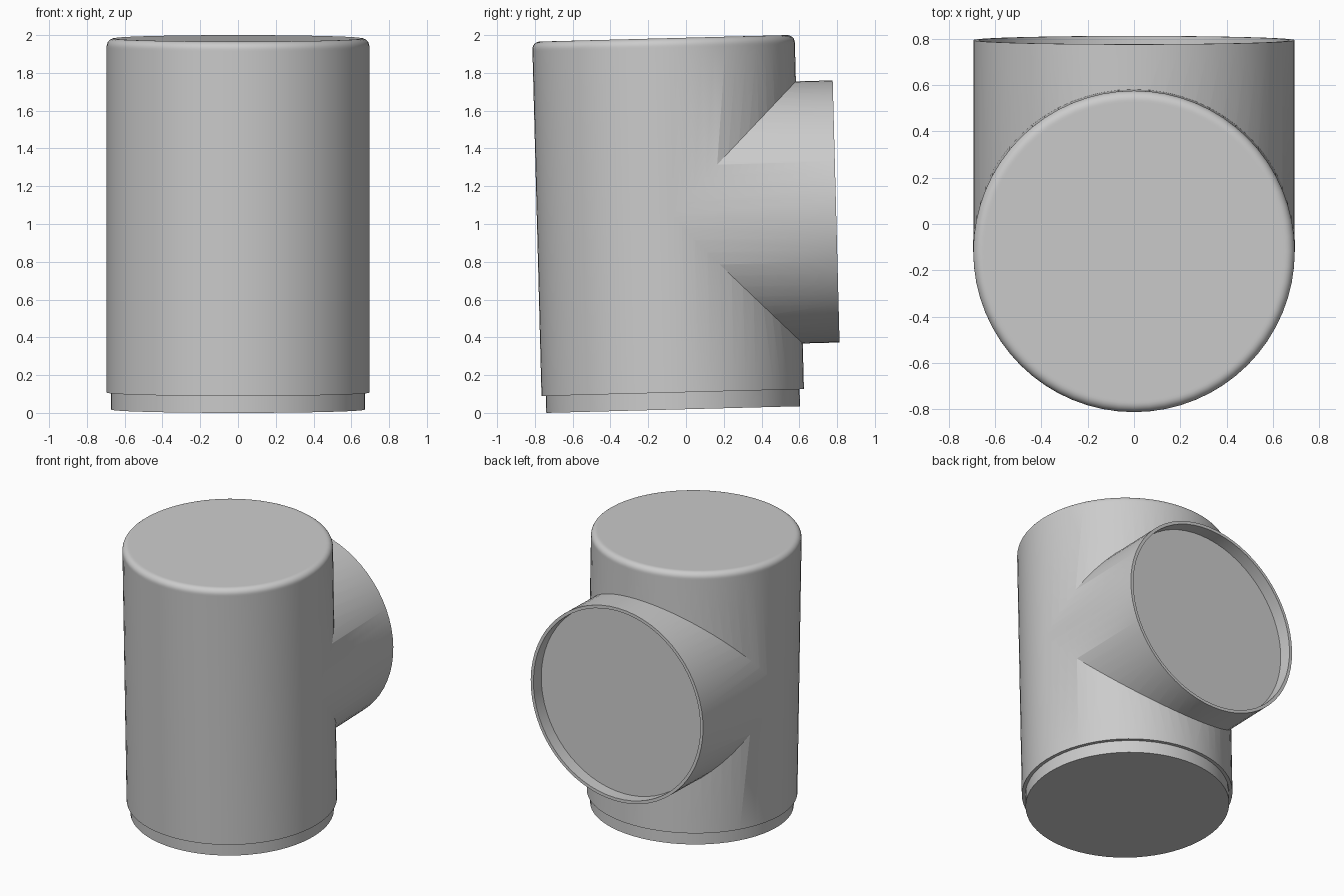
import bpy
import bmesh
import math
from mathutils import Matrix

SEGMENTS = 64
RADIUS = 0.695        # main barrel
PLUG_RADIUS = 0.672   # reduced spigot, also the socket bore
PLUG_DEPTH = 0.09
HEIGHT = 1.966
FILLET = 0.04
BRANCH_Z = 1.026
BRANCH_END = 0.89
TILT = math.radians(1.5)

default_cube = bpy.data.objects.get("Cube")
if default_cube:
    bpy.data.objects.remove(default_cube, do_unlink=True)

# Single plain grey
grey = bpy.data.materials.new("grey")
grey.use_nodes = True
colour = (0.6, 0.6, 0.6, 1)
grey.diffuse_color = colour
grey.node_tree.nodes["Principled BSDF"].inputs["Base Color"].default_value = colour


def lathe(name, profile, matrix=Matrix()):
    """Closed solid of revolution from (radius, height) points, capped at both ends."""
    bm = bmesh.new()
    rings = []
    for r, z in profile:
        angles = [math.tau * i / SEGMENTS for i in range(SEGMENTS)]
        rings.append([bm.verts.new((r * math.cos(a), r * math.sin(a), z)) for a in angles])
    for low, high in zip(rings, rings[1:]):
        for i in range(SEGMENTS):
            j = (i + 1) % SEGMENTS
            bm.faces.new((low[i], low[j], high[j], high[i]))
    bm.faces.new(rings[0][::-1])
    bm.faces.new(rings[-1])
    bm.transform(matrix)
    bmesh.ops.recalc_face_normals(bm, faces=bm.faces)
    mesh = bpy.data.meshes.new(name)
    bm.to_mesh(mesh)
    bm.free()
    mesh.materials.append(grey)
    obj = bpy.data.objects.new(name, mesh)
    bpy.context.collection.objects.link(obj)
    return obj


# Upright barrel: stepped spigot below, rounded rim and flat lid above
steps = 6
arc = [(RADIUS - FILLET + FILLET * math.cos(a), HEIGHT - FILLET + FILLET * math.sin(a))
       for a in (math.pi / 2 * i / steps for i in range(steps + 1))]
body = lathe("pipe_tee_body",
             [(PLUG_RADIUS, 0), (PLUG_RADIUS, PLUG_DEPTH), (RADIUS, PLUG_DEPTH),
              (RADIUS, HEIGHT - FILLET - 0.01)] + arc + [(RADIUS - FILLET - 0.01, HEIGHT)])

# Side branch pointing backward, with a shallow socket in its end
branch = lathe("side_branch",
               [(RADIUS - 0.001, 0), (RADIUS - 0.001, BRANCH_END), (PLUG_RADIUS, BRANCH_END),
                (PLUG_RADIUS, BRANCH_END - PLUG_DEPTH)],
               Matrix.Translation((0, 0, BRANCH_Z)) @ Matrix.Rotation(-math.pi / 2, 4, "X"))

# Join the branch to the barrel
union = body.modifiers.new("join_branch", "BOOLEAN")
union.operation = "UNION"
union.solver = "EXACT"
union.object = branch
bpy.ops.object.select_all(action="DESELECT")
body.select_set(True)
bpy.context.view_layer.objects.active = body
bpy.ops.object.modifier_apply(modifier=union.name)
bpy.data.objects.remove(branch, do_unlink=True)
bpy.ops.object.shade_smooth_by_angle(angle=math.radians(30))

# Slight forward lean of the whole fitting, resting on its front edge
body.rotation_euler.x = TILT
body.location = (0, -0.068, PLUG_RADIUS * math.sin(TILT))
